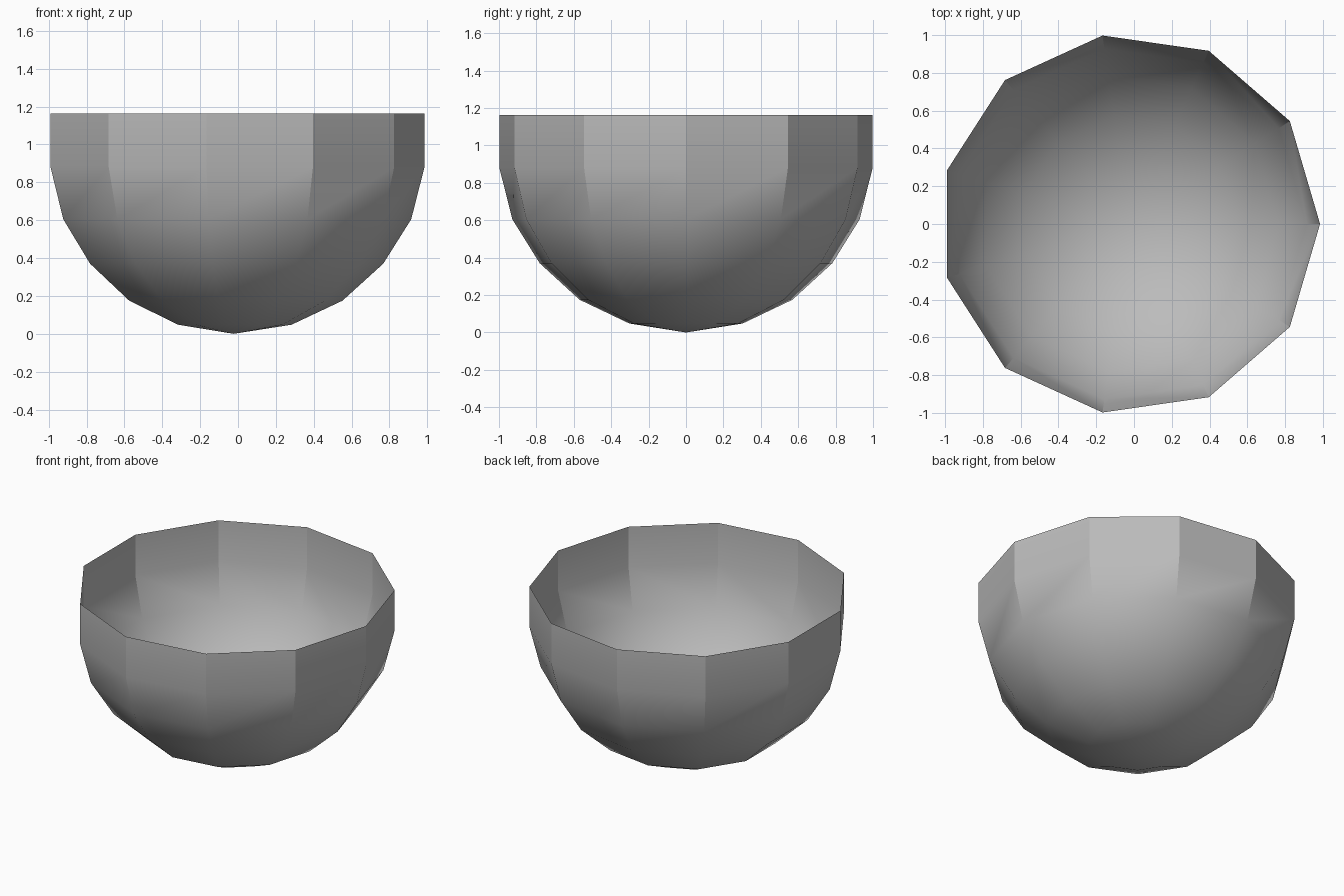
import bpy, bmesh, math
from mathutils import Vector

cube = bpy.data.objects.get("Cube")
if cube:
    bpy.data.objects.remove(cube, do_unlink=True)

# Bowl proportions
SIDES = 11
CENTRE_X = -0.023
PROFILE = [(0, 0), (0.306, 0.048), (0.575, 0.175), (0.79, 0.37),
           (0.938, 0.605), (1.008, 0.88), (1.008, 1.163)]  # radius, height

# Grey material
grey = bpy.data.materials.new("plain_grey")
grey.use_nodes = True
grey.diffuse_color = (0.5, 0.5, 0.5, 1)
grey.node_tree.nodes["Principled BSDF"].inputs["Base Color"].default_value = grey.diffuse_color

# Thin open shell: spin the profile into a faceted bowl
bm = bmesh.new()
points = [bm.verts.new((r, 0, z)) for r, z in PROFILE]
edges = [bm.edges.new(pair) for pair in zip(points, points[1:])]
bmesh.ops.spin(bm, geom=points + edges, cent=(0, 0, 0), axis=(0, 0, 1),
               angle=math.tau, steps=SIDES)
bmesh.ops.remove_doubles(bm, verts=bm.verts[:], dist=0.001)
bmesh.ops.translate(bm, verts=bm.verts[:], vec=(CENTRE_X, 0, 0))

# Make every face point outwards
bm.normal_update()
middle = Vector((CENTRE_X, 0, 1))
bmesh.ops.reverse_faces(bm, faces=[f for f in bm.faces
                                   if f.normal.dot(f.calc_center_median() - middle) < 0])

mesh = bpy.data.meshes.new("bowl")
bm.to_mesh(mesh)
bm.free()
mesh.materials.append(grey)
bowl = bpy.data.objects.new("bowl", mesh)
bpy.context.collection.objects.link(bowl)

# Soft shading with crisp corners on the upper wall
bpy.context.view_layer.objects.active = bowl
bowl.select_set(True)
bpy.ops.object.shade_smooth_by_angle(angle=math.radians(30))
